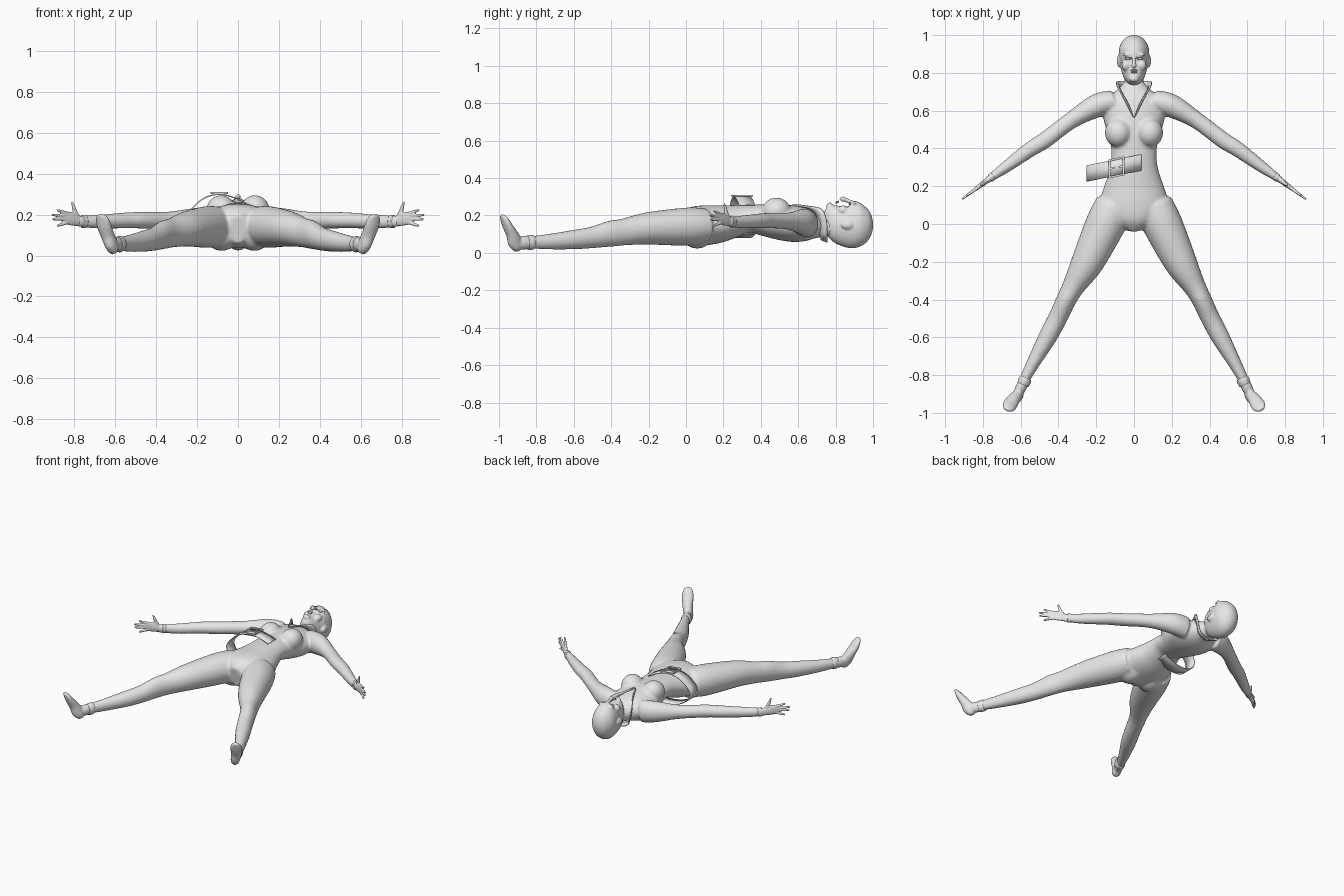
import bpy, bmesh, math
from mathutils import Vector

if "Cube" in bpy.data.objects:
    bpy.data.objects.remove(bpy.data.objects["Cube"])

GREY = bpy.data.materials.new("plain_grey")
GREY.diffuse_color = (0.8, 0.8, 0.8, 1)
GREY.use_nodes = True
GREY.node_tree.nodes["Principled BSDF"].inputs["Base Color"].default_value = GREY.diffuse_color
Z = Vector((0, 0, 1))


def spline(pts, steps=5):
    """Catmull-Rom resampling of equal-length tuples."""
    pts = [Vector(p) for p in pts]
    out = []
    for i in range(len(pts) - 1):
        p0, p1, p2, p3 = pts[max(i - 1, 0)], pts[i], pts[i + 1], pts[min(i + 2, len(pts) - 1)]
        for k in range(steps):
            t = k / steps
            out.append(0.5 * (2 * p1 + (p2 - p0) * t + (2 * p0 - 5 * p1 + 4 * p2 - p3) * t * t
                              + (3 * p1 - p0 - 3 * p2 + p3) * t ** 3))
    return out + [pts[-1]]


def finish(name, bm):
    bmesh.ops.recalc_face_normals(bm, faces=bm.faces)
    for f in bm.faces:
        f.smooth = True
    me = bpy.data.meshes.new(name)
    bm.to_mesh(me)
    bm.free()
    me.materials.append(GREY)
    ob = bpy.data.objects.new(name, me)
    bpy.context.collection.objects.link(ob)
    return ob


def loft(name, stations, side=1, up=Z, n=24, steps=5):
    """Elliptic tube through (x, y, z, half width, half height)."""
    st = spline(stations, steps)
    bm = bmesh.new()
    rings = []
    for i, s in enumerate(st):
        t = (st[min(i + 1, len(st) - 1)] - st[max(i - 1, 0)]).to_3d().normalized()
        u = t.cross(up).normalized()
        v = u.cross(t).normalized()
        ring = []
        for k in range(n):
            a = math.tau * k / n
            p = Vector(s[:3]) + u * s[3] * math.cos(a) + v * s[4] * math.sin(a)
            ring.append(bm.verts.new((p.x * side, p.y, p.z)))
        rings.append(ring)
    for r, q in zip(rings, rings[1:]):
        for k in range(n):
            bm.faces.new((r[k], r[(k + 1) % n], q[(k + 1) % n], q[k]))
    bm.faces.new(rings[0])
    bm.faces.new(rings[-1])
    return finish(name, bm)


def ball(name, c, r):
    bm = bmesh.new()
    bmesh.ops.create_uvsphere(bm, u_segments=20, v_segments=12, radius=1)
    for v in bm.verts:
        v.co = Vector([c[i] + v.co[i] * r[i] for i in range(3)])
    return finish(name, bm)


def strip(name, edge_a, edge_b, thick, mirror=False):
    """Thin band between two curves."""
    bm = bmesh.new()
    rows = [[bm.verts.new(p) for p in spline(e, 6)] for e in (edge_a, edge_b)]
    for i in range(len(rows[0]) - 1):
        bm.faces.new((rows[0][i], rows[0][i + 1], rows[1][i + 1], rows[1][i]))
    ob = finish(name, bm)
    if mirror:
        ob.modifiers.new("mirror", 'MIRROR')
    ob.modifiers.new("thickness", 'SOLIDIFY').thickness = thick
    return ob


def fuse(name, parts, voxel, smooth):
    """Blend overlapping parts into one skin."""
    bpy.ops.object.select_all(action='DESELECT')
    for p in parts:
        p.select_set(True)
    bpy.context.view_layer.objects.active = parts[0]
    bpy.ops.object.join()
    ob = parts[0]
    ob.name = name
    m = ob.modifiers.new("blend", 'REMESH')
    m.mode, m.voxel_size, m.use_smooth_shade = 'VOXEL', voxel, True
    s = ob.modifiers.new("soften", 'SMOOTH')
    s.iterations, s.factor = smooth, 0.5


# torso: (y, z centre, half width, half height)
body = [loft("torso", [(0, y, z, a, b) for y, z, a, b in (
    (-.03, .13, .04, .07), (.03, .14, .14, .103), (.10, .147, .18, .107), (.18, .155, .165, .1),
    (.26, .17, .137, .087), (.34, .183, .12, .076), (.42, .175, .124, .085), (.50, .165, .148, .095),
    (.58, .155, .165, .097), (.65, .15, .155, .086), (.70, .145, .1, .066), (.75, .14, .05, .05))], n=32)]
body.append(loft("neck", [(0, .66, .13, .055, .055), (0, .75, .138, .05, .052), (0, .83, .14, .05, .055)]))

for s in (-1, 1):
    body.append(ball("breast", (s * .083, .483, .223), (.072, .078, .073)))
    body.append(ball("buttock", (s * .08, .06, .105), (.085, .09, .082)))
    body.append(loft("leg", [
        (.10, .10, .145, .105, .095), (.15, 0, .14, .106, .102), (.245, -.2, .131, .087, .087),
        (.32, -.33, .112, .06, .072), (.358, -.4, .103, .053, .07), (.405, -.5, .083, .051, .058),
        (.458, -.6, .071, .049, .052), (.53, -.73, .06, .036, .042), (.583, -.83, .056, .027, .034),
        (.61, -.89, .052, .026, .034)], s))
    body.append(loft("arm", [
        (.11, .65, .155, .06, .075), (.2, .625, .165, .062, .07), (.33, .55, .17, .045, .046),
        (.47, .445, .173, .044, .041), (.55, .395, .172, .041, .039), (.68, .3, .166, .031, .034),
        (.755, .247, .167, .02, .03), (.785, .225, .168, .016, .028)], s))
fuse("bodysuit", body, .009, 5)

# head with nose, brow, lips, chin and ears
head = [loft("skull", [(0, y, z, a, b) for y, z, a, b in (
    (.752, .24, .02, .02), (.765, .228, .036, .04), (.79, .2, .055, .073), (.83, .165, .07, .112),
    (.88, .153, .079, .127), (.93, .15, .079, .118), (.97, .15, .06, .087), (.99, .15, .038, .055),
    (1.0, .15, .012, .016))], n=32),
    loft("nose", [(0, .89, .272, .008, .008), (0, .86, .281, .009, .012), (0, .838, .288, .014, .014),
                  (0, .828, .278, .01, .01)], n=12),
    ball("chin", (0, .768, .25), (.026, .018, .02))]
for s in (-1, 1):
    head.append(ball("brow", (s * .034, .897, .262), (.026, .009, .012)))
    head.append(ball("ear", (s * .08, .862, .15), (.011, .032, .022)))
    head.append(ball("cheek", (s * .04, .84, .228), (.026, .03, .025)))
fuse("head", head, .006, 3)
ball("upper_lip", (0, .813, .274), (.02, .005, .007))
ball("lower_lip", (0, .803, .269), (.017, .005, .007))

# hands spread upright, in the plane of the arm
def hand_pt(x, z, a, b):
    return (x, .225 - (x - .785) * .75, z, a, b)


LEG_DIR = Vector((.45, -.89, 0))
FINGERS = [(.83, .205, .886, .222), (.838, .193, .91, .199), (.838, .178, .908, .178), (.83, .163, .885, .146)]
for s in (-1, 1):
    side = "left" if s < 0 else "right"
    hand = [loft("palm", [hand_pt(*p) for p in (
        (.765, .168, .014, .025), (.79, .172, .014, .028), (.82, .182, .012, .034), (.85, .184, .008, .026))], s)]
    for x0, z0, x1, z1 in FINGERS:
        hand.append(loft("finger", [hand_pt(x0, z0, .009, .009),
                                    hand_pt((x0 + x1) / 2, (z0 + z1) / 2, .008, .008),
                                    hand_pt(x1 - .004, z1, .006, .006), hand_pt(x1, z1, .003, .003)], s, n=10))
    hand.append(loft("thumb", [hand_pt(*p) for p in (
        (.78, .18, .011, .012), (.797, .215, .01, .011), (.806, .245, .008, .008), (.813, .265, .004, .004))],
        s, up=Vector((.8, -.6, 0)), n=10))
    fuse(side + "_hand", hand, .004, 2)

    # foot with the sole facing away from the leg, toes up
    foot = [loft("sole", [(.603, -.9, .012, .016, .016), (.61, -.905, .03, .027, .03), (.622, -.915, .06, .031, .04),
                          (.638, -.93, .1, .034, .032), (.655, -.955, .145, .038, .024),
                          (.665, -.972, .18, .034, .017), (.672, -.985, .202, .018, .009)], s, up=LEG_DIR),
            loft("ankle", [(.575, -.82, .056, .027, .034), (.6, -.87, .054, .029, .036),
                           (.62, -.91, .05, .022, .03)], s)]
    fuse(side + "_shoe", foot, .006, 3)
    loft(side + "_ankle_cuff", [(.572, -.815, .056, .03, .037), (.578, -.828, .056, .034, .04),
                                (.588, -.848, .055, .032, .038)], s)
    loft(side + "_wrist_cuff", [(.745, .254, .167, .022, .031), (.762, .242, .167, .021, .032)], s)
    # eye
    ball(side + "_eye", (s * .034, .876, .262), (.015, .0065, .009))

# open collar running from the chest point round the neck
strip("collar",
      [(0, .565, .252), (.03, .64, .244), (.058, .69, .215), (.07, .715, .165), (.055, .72, .1), (0, .72, .075)],
      [(.004, .575, .262), (.045, .655, .252), (.083, .725, .235), (.09, .752, .175), (.07, .757, .09), (0, .757, .06)],
      .006, True)

# loose slanted belt: (x, z) loop, y follows the slant
LOOP = [(.04, .258), (-.02, .287), (-.09, .303), (-.16, .287), (-.215, .245), (-.25, .19),
        (-.23, .13), (-.16, .09), (-.06, .08), (.05, .1)]


def belt_edge(off):
    return [(x, .318 + x * .2 + off, z) for x, z in LOOP]


strip("belt", belt_edge(-.043), belt_edge(.043), .006)

# buckle frame, prong and keeper loop
def plate(name, x0, x1, w0, w1, z=.306):
    bm = bmesh.new()
    bmesh.ops.create_cube(bm, size=1)
    for v in bm.verts:
        x = x0 + (x1 - x0) * (v.co.x + .5)
        y = .318 + x * .2 + w0 + (w1 - w0) * (v.co.y + .5)
        v.co = (x, y, z + v.co.z * .009)
    ob = finish(name, bm)
    for p in ob.data.polygons:
        p.use_smooth = False


plate("buckle_top", -.135, -.05, .04, .05)
plate("buckle_bottom", -.135, -.05, -.05, -.04)
plate("buckle_left", -.135, -.125, -.05, .05)
plate("buckle_right", -.06, -.05, -.05, .05)
plate("buckle_prong", -.13, -.055, -.005, .005)
